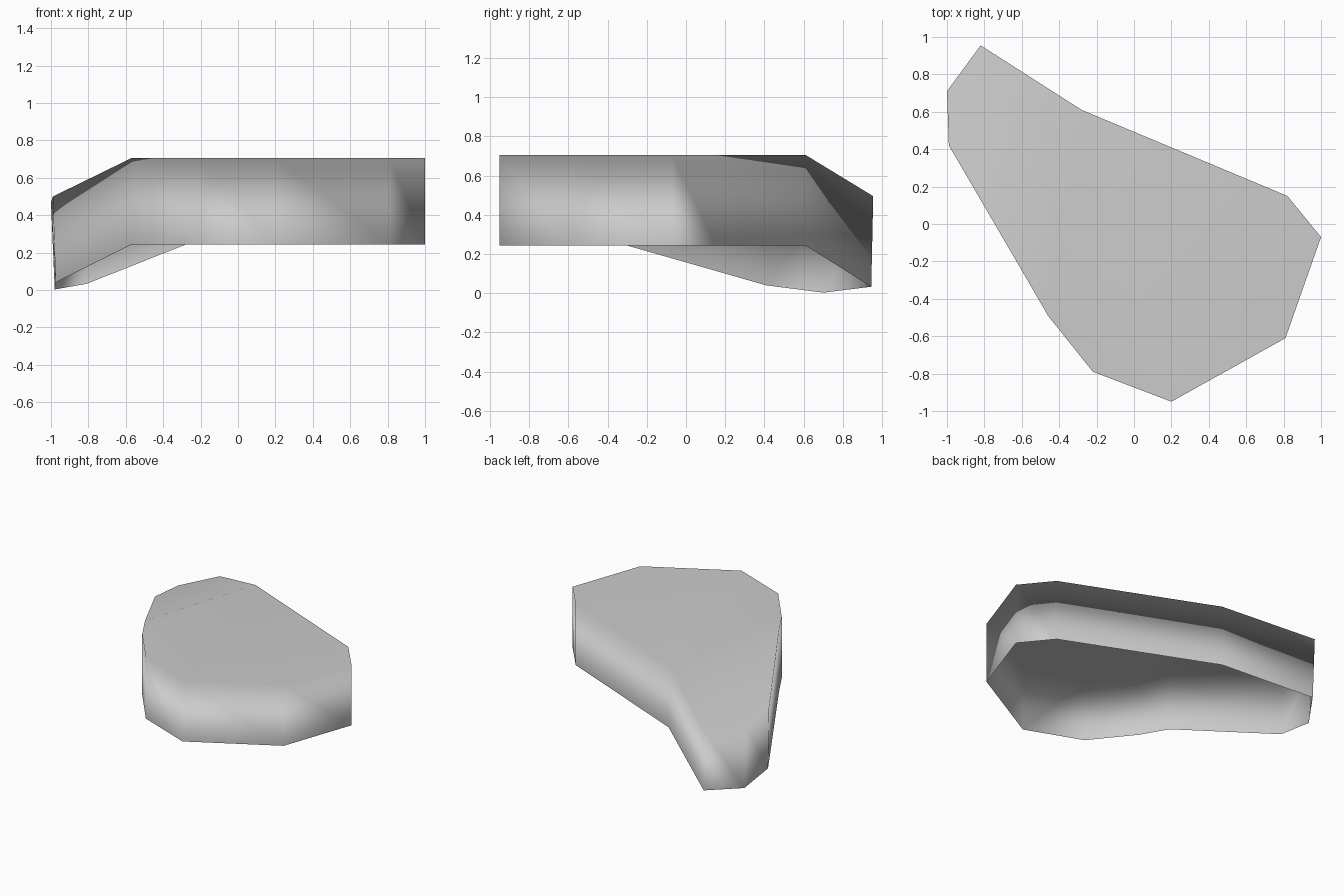
import bpy
import bmesh
from mathutils import Vector

cube = bpy.data.objects.get("Cube")
if cube:
    bpy.data.objects.remove(cube, do_unlink=True)

TOP, RIM = 0.705, 0.243

# Outline of the flat body, from the right-hand fold end round to the left-hand one
body = [(-0.57, -0.3), (-0.46, -0.49), (-0.22, -0.79), (0.2, -0.95),
        (0.81, -0.61), (1.0, -0.07), (0.82, 0.15), (-0.28, 0.61)]
# Drooping tip: upper and lower corners
tip_top = [(-0.82, 0.955, 0.495), (-1.0, 0.71, 0.47), (-0.99, 0.42, 0.5)]
tip_rim = [(-0.81, 0.945, 0.033), (-0.98, 0.7, 0.003), (-0.975, 0.41, 0.04)]

grey = bpy.data.materials.new("plain_grey")
grey.use_nodes = True
colour = (0.6, 0.6, 0.6, 1)
grey.diffuse_color = colour
grey.node_tree.nodes["Principled BSDF"].inputs["Base Color"].default_value = colour

# Open-bottomed shell: folded lid and a skirt wall
bm = bmesh.new()
upper = [bm.verts.new((x, y, TOP)) for x, y in body] + [bm.verts.new(p) for p in tip_top]
lower = [bm.verts.new((x, y, RIM)) for x, y in body] + [bm.verts.new(p) for p in tip_rim]
n, fold = len(upper), len(body)
lids = [bm.faces.new(upper[:fold]),
        bm.faces.new([upper[0]] + upper[fold - 1:])]
walls = [bm.faces.new((upper[i], lower[i], lower[(i + 1) % n], upper[(i + 1) % n]))
         for i in range(n)]
for f in bm.faces:
    f.smooth = True
bm.normal_update()
bm.verts.index_update()


def blend(vert, faces):
    """Area-weighted normal of a vertex over the chosen faces."""
    total = Vector()
    for f in faces:
        if vert in f.verts[:]:
            total += f.normal * f.calc_area()
    return total.normalized()


# Lid corners shade with the lid, rim corners with the wall
normals = [blend(v, lids) for v in upper] + [blend(v, walls) for v in lower]

mesh = bpy.data.meshes.new("shell")
bm.to_mesh(mesh)
bm.free()
mesh.materials.append(grey)
mesh.normals_split_custom_set_from_vertices(normals)
shell = bpy.data.objects.new("shell", mesh)
bpy.context.collection.objects.link(shell)
